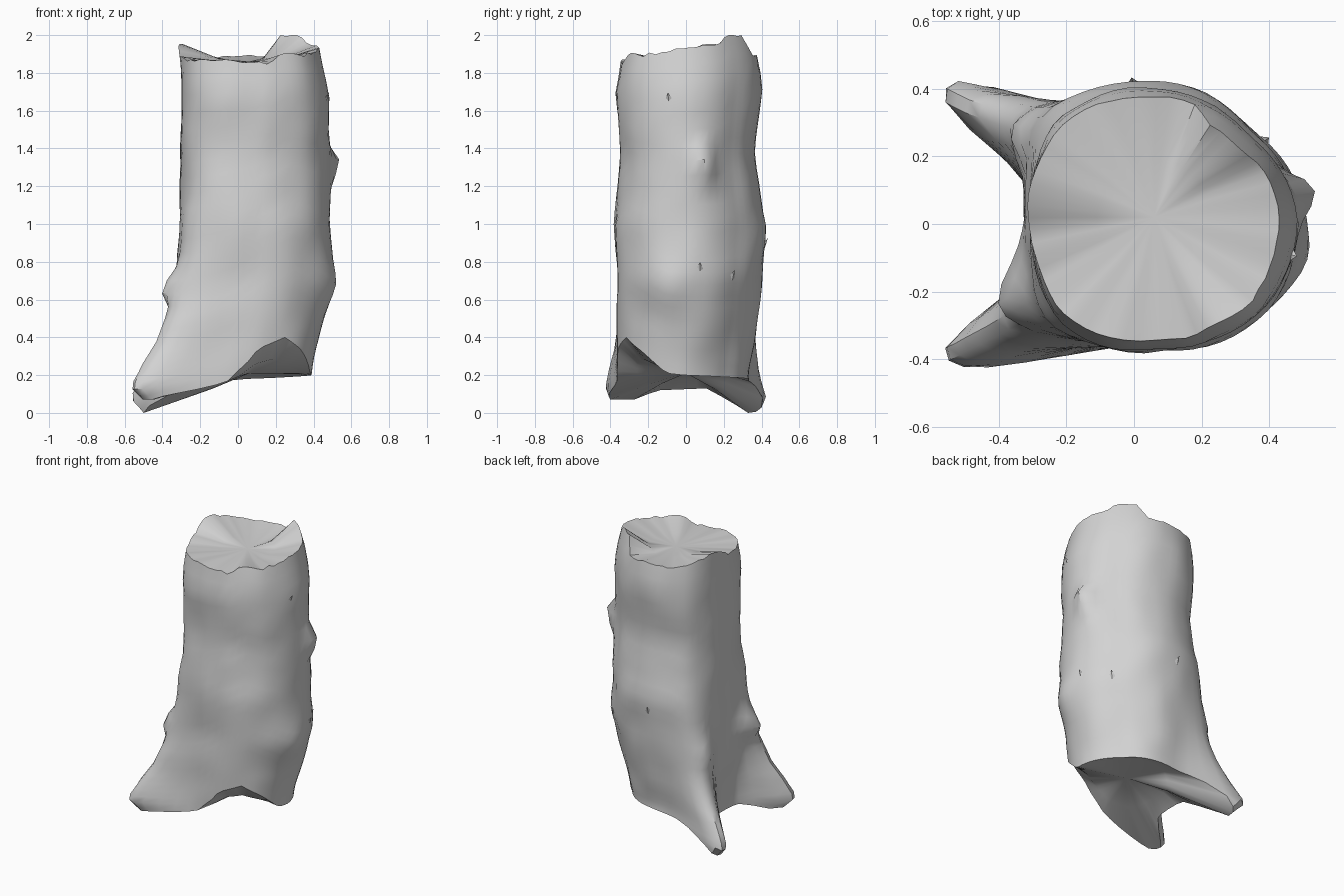
import bpy, bmesh, math, random
from mathutils import Vector, noise

old = bpy.data.objects.get("Cube")
if old:
    bpy.data.objects.remove(old, do_unlink=True)

random.seed(4)
SIDES, LEVELS = 60, 26


def lerp_table(table, key):
    """Linear lookup in rows of (key, values...)."""
    if key <= table[0][0]:
        return table[0][1:]
    for low, high in zip(table, table[1:]):
        if key <= high[0]:
            f = (key - low[0]) / (high[0] - low[0])
            return [a + (b - a) * f for a, b in zip(low[1:], high[1:])]
    return table[-1][1:]


# Trunk girth: height, right, left, front, back
girth = [
    (0.2, -0.29, 0.39, -0.36, 0.33),
    (0.5, -0.32, 0.45, -0.36, 0.38),
    (0.7, -0.33, 0.51, -0.36, 0.4),
    (1.0, -0.31, 0.49, -0.38, 0.42),
    (1.35, -0.3, 0.48, -0.34, 0.36),
    (1.7, -0.3, 0.48, -0.37, 0.4),
    (1.85, -0.3, 0.45, -0.35, 0.39),
    (2.0, -0.32, 0.41, -0.31, 0.34),
]
# Squarer or rounder corners: angle, offset
corners = [(0, 0), (45, -0.035), (90, 0), (135, 0.035), (180, 0),
           (225, 0.035), (270, 0), (315, 0.01), (360, 0)]
# Broken edges: angle, height
top_edge = [(0, 1.94), (30, 1.96), (42, 2), (60, 2), (72, 1.9), (100, 1.88),
            (135, 1.9), (155, 1.95), (172, 1.95), (190, 1.88), (220, 1.86),
            (255, 1.87), (280, 1.85), (300, 1.91), (318, 1.89), (360, 1.94)]
bottom_edge = [(0, 0.2), (45, 0.19), (90, 0.18), (118, 0.16), (127, 0.07),
               (134, 0.01), (144, 0), (152, 0.05), (160, 0.13), (200, 0.12),
               (210, 0.07), (228, 0.07), (238, 0.1), (250, 0.14), (258, 0.17),
               (278, 0.34), (300, 0.4), (320, 0.33), (345, 0.21), (360, 0.2)]
# Roots: angle, tip height, reach, spread before and after the angle
roots = [(139, 0, Vector((-0.33, 0.17, 0)), 20, 16),
         (220, 0.06, Vector((-0.32, -0.14, 0)), 15, 24)]
root_reach = [(0, 0.78), (0.08, 1), (0.2, 0.78), (0.32, 0.5),
              (0.5, 0.24), (0.75, 0.1), (1.1, 0)]
# Knots: angle, height, size, angular spread, vertical spread
knots = [(13, 1.32, 0.08, 10, 0.08), (207, 0.65, 0.07, 13, 0.08),
         (345, 0.68, 0.03, 14, 0.12), (150, 0.62, 0.03, 9, 0.08)]


def trunk_point(angle, z):
    x0, x1, y0, y1 = lerp_table(girth, z)
    c, s = math.cos(math.radians(angle)), math.sin(math.radians(angle))
    # Slightly flattened on the side between the roots
    cx = math.copysign(abs(c) ** (0.85 if c < 0 else 1), c)
    p = Vector(((x0 + x1) / 2 + cx * (x1 - x0) / 2,
                (y0 + y1) / 2 + s * (y1 - y0) / 2, z))
    out = Vector((c, s, 0))
    p += out * lerp_table(corners, angle)[0] * min(1, (2.1 - z) * 2.5)
    for a, h, size, da, dz in knots:
        d = (angle - a + 180) % 360 - 180
        p += out * size * math.exp(-(d / da) ** 2 - ((z - h) / dz) ** 2)
    for a, tip, reach, before, after in roots:
        d = angle - a
        weight = math.exp(-abs(d / (before if d < 0 else after)) ** 2.6)
        p += reach * weight * lerp_table(root_reach, z - tip)[0]
    return p + out * 0.012 * noise.noise(p * 5)


angles = [360 * i / SIDES for i in range(SIDES)]
bm = bmesh.new()


def add_ring(points):
    return [bm.verts.new(p) for p in points]


def bridge(lower, upper):
    for i in range(SIDES):
        j = (i + 1) % SIDES
        bm.faces.new((lower[i], lower[j], upper[j], upper[i]))


# Bark wall
rings = []
tops = [min(2, lerp_table(top_edge, a)[0] + random.uniform(-0.01, 0.01))
        for a in angles]
for k in range(LEVELS + 1):
    t = (k / LEVELS) ** 1.35
    points = []
    for a, top in zip(angles, tops):
        low = lerp_table(bottom_edge, a)[0]
        points.append(trunk_point(a, low + (top - low) * t))
    rings.append(add_ring(points))
for lower, upper in zip(rings, rings[1:]):
    bridge(lower, upper)


def add_cap(edge, centre, shrink, sink, top):
    """Dished cap made of one inner ring and a fan."""
    centre = Vector(centre)
    points = []
    for a, v in zip(angles, edge):
        base = Vector((math.cos(math.radians(a)), math.sin(math.radians(a)), 0))
        p = centre + base * shrink
        p.z = v.co.z * (1 - sink) + centre.z * sink
        points.append(p)
    inner, middle = add_ring(points), bm.verts.new(centre)
    if top:
        bridge(edge, inner)
    else:
        bridge(inner, edge)
    for i in range(SIDES):
        j = (i + 1) % SIDES
        pair = (inner[i], inner[j]) if top else (inner[j], inner[i])
        bm.faces.new((*pair, middle))


add_cap(rings[-1], (0.06, 0.02, 1.86), 0.17, 0.85, True)
add_cap(rings[0], (0.06, 0, 0.21), 0.26, 0.6, False)

mesh = bpy.data.meshes.new("tree_trunk")
bm.to_mesh(mesh)
bm.free()
trunk = bpy.data.objects.new("tree_trunk", mesh)
bpy.context.collection.objects.link(trunk)

# Plain grey bark
grey = bpy.data.materials.new("bark_grey")
grey.use_nodes = True
colour = (0.65, 0.65, 0.65, 1)
grey.diffuse_color = colour
grey.node_tree.nodes["Principled BSDF"].inputs["Base Color"].default_value = colour
mesh.materials.append(grey)

# Small splinters of lifted bark: angle, height
for a, z in [(344, 1.67), (8, 0.77), (40, 0.73), (100, 0.9)]:
    p = trunk_point(a, z)
    bpy.ops.mesh.primitive_cone_add(vertices=4, radius1=0.03, depth=0.06,
                                    location=p, rotation=(0, 0.5, math.radians(a)))
    chip = bpy.context.object
    chip.name = "bark_splinter"
    chip.scale = (0.4, 1, 1)
    chip.data.materials.append(grey)

bpy.ops.object.select_all(action="DESELECT")
trunk.select_set(True)
bpy.context.view_layer.objects.active = trunk
bpy.ops.object.shade_smooth_by_angle(angle=math.radians(40))
